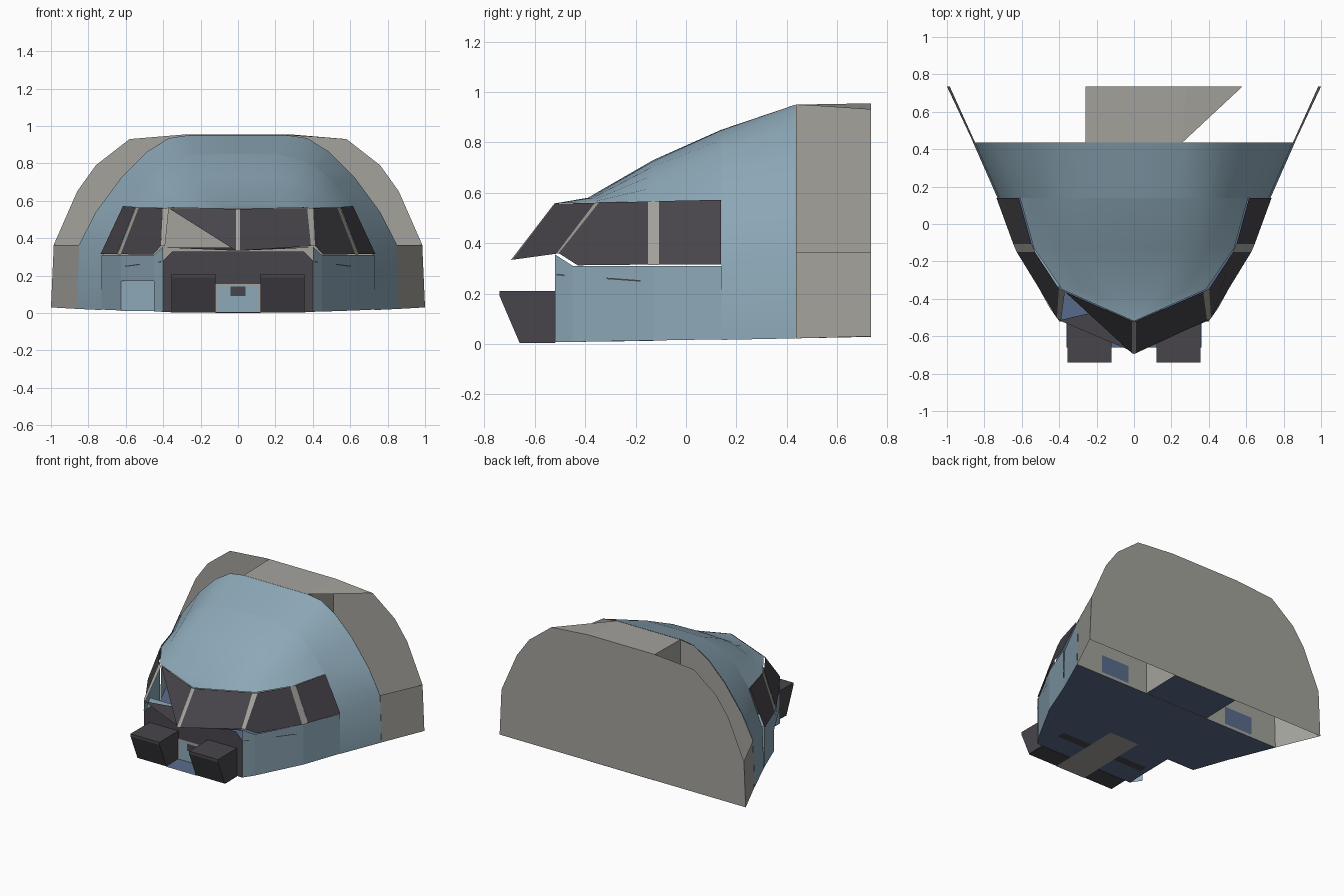
import bpy, bmesh
from mathutils import Vector

if "Cube" in bpy.data.objects:
    bpy.data.objects.remove(bpy.data.objects["Cube"])


def material(name, col):
    m = bpy.data.materials.new(name)
    m.diffuse_color = (*col, 1)
    m.use_nodes = True
    m.node_tree.nodes["Principled BSDF"].inputs["Base Color"].default_value = m.diffuse_color
    return m


BLUE = material("hull blue", (0.27, 0.40, 0.485))
GRAY = material("warm gray", (0.37, 0.365, 0.335))
DARK = material("dark glass", (0.065, 0.06, 0.07))
NAVY = material("navy underside", (0.10, 0.15, 0.26))
CENTER = Vector((0, 0.1, 0.3))


def build(name, polys, mat, smooth=0, mirror=False):
    """Make one object from polygons (lists of points), faced outward."""
    if mirror:
        polys = polys + [[(-x, y, z) for x, y, z in p] for p in polys]
    bm = bmesh.new()
    for p in polys:
        bm.faces.new([bm.verts.new(v) for v in p])
    bmesh.ops.remove_doubles(bm, verts=bm.verts, dist=0.0005)
    bm.normal_update()
    for f in bm.faces:
        if f.normal.dot(f.calc_center_median() - CENTER) < 0:
            f.normal_flip()
    me = bpy.data.meshes.new(name)
    bm.to_mesh(me)
    bm.free()
    me.materials.append(mat)
    ob = bpy.data.objects.new(name, me)
    bpy.context.collection.objects.link(ob)
    if smooth:
        bpy.ops.object.select_all(action='DESELECT')
        ob.select_set(True)
        bpy.context.view_layer.objects.active = ob
        bpy.ops.object.shade_smooth_by_angle(angle=smooth)
    return ob


def loft(a, b):
    """Quads between two equally long point rows."""
    return [[a[i], a[i + 1], b[i + 1], b[i]] for i in range(len(a) - 1)]


def at(y, pts):
    return [(x, y, z) for x, z in pts]


def floor_z(y):
    return 0.004 + 0.018 * (y + 0.66)


def rect_y(x0, x1, z0, z1, y):
    return [(x0, y, z0), (x1, y, z0), (x1, y, z1), (x0, y, z1)]


# Hull cross-sections, right half from bottom to crown
A = at(0.435, [(.86, .022), (.85, .365), (.76, .54), (.62, .73), (.49, .86), (.37, .935), (.27, .95), (0, .95)])
B = at(0.14, [(.73, .016), (.72, .31), (.61, .57), (.52, .69), (.44, .765), (.36, .81), (.22, .848), (0, .85)])
C = at(-0.13, [(.535, .565), (.46, .62), (.39, .67), (.31, .705), (.2, .725), (0, .73)])
D = [(.385, -.35, .562), (.33, -.355, .568), (.27, -.36, .575), (.2, -.37, .58), (.12, -.38, .58), (0, -.39, .58)]
apex = (0, -.52, .558)

# Main arched shell and cockpit roof
build("rear_shell", loft(A, B), BLUE, 0.6, True)
roof = loft(B[2:], C) + loft(C, D) + [[D[i], D[i + 1], apex] for i in range(5)]
build("cockpit_roof", roof, BLUE, 0.6, True)

# Lower hull sides in two bands; the left lower band has an open bay
plan = [(.73, .14), (.625, -.13), (.45, -.45), (.40, -.52)]
low = [(x, y, floor_z(y)) for x, y in plan]
mid = [(x, y, .17) for x, y in plan]
top = [(x, y, z) for (x, y), z in zip(plan, (.31, .31, .31, .355))]
build("hull_sides_upper", loft(mid, top), BLUE, 0, True)
band = loft(low, mid)
left = [[(-x, y, z) for x, y, z in q] for q in band]
build("hull_sides_lower", band + [left[0], left[2]], BLUE)
build("left_bay", [rect_y(-.625, -.40, .012, .17, -.13),
                   [(-.40, -.13, .012), (-.40, -.52, .007), (-.40, -.52, .17), (-.40, -.13, .17)],
                   [(-.40, -.13, .17), (-.625, -.13, .17), (-.45, -.45, .17), (-.40, -.52, .17)]], BLUE)
build("side_trim", [[(.408, -.515, .272), (.408, -.515, .278), (.602, -.18, .253), (.602, -.18, .247)]], DARK, 0, True)

# Window band: sloped glass between lower and upper rails
build("side_windows", [[(.735, .138, .315), (.615, .138, .572), (.548, -.108, .567), (.645, -.108, .315)]], DARK, 0, True)
build("quarter_windows", [[(.627, -.15, .315), (.53, -.15, .565), (.402, -.345, .562),
                           (.412, -.505, .36), (.455, -.43, .312)]], DARK, 0, True)
UR, LR = (.012, -.52, .557), (.012, -.69, .334)
UL, LL = (.37, -.362, .56), (.39, -.515, .358)
build("front_window_right", [[UL, UR, LR, LL]], DARK)
build("front_window_left", [[(-x, y, z) for x, y, z in (UL, UR, LR)]], DARK)
build("window_sill", [[(.40, -.515, .35), (0, -.685, .333), (-.40, -.515, .35), (0, -.42, .345)]], DARK)

# Gray pillars between the panes
build("window_pillars", [
    [(.645, -.108, .313), (.546, -.108, .567), (.528, -.15, .565), (.627, -.15, .313)],
    [(.412, -.505, .358), (.402, -.345, .562), (.37, -.362, .56), (.39, -.515, .358)],
    [(.012, -.52, .557), (.012, -.69, .334), (0, -.695, .333), (0, -.523, .557)]], GRAY, 0, True)

# Dark nose wall with central hatch
build("nose_wall", [at(-.52, [(-.40, .006), (.40, .006), (.40, .28), (.35, .33), (-.35, .33), (-.40, .28)])], DARK)
build("hatch_frame", [rect_y(-.12, .12, .006, .155, -.524)], GRAY)
build("hatch_panel", [rect_y(-.11, .11, .008, .146, -.528)], BLUE)
build("hatch_slot", [rect_y(-.04, .04, .09, .142, -.532)], DARK)

# Twin front boxes, an extruded side profile each
prof = [(-.52, .003), (-.66, .003), (-.74, .19), (-.74, .21), (-.52, .21)]
inner = [(.12, y, z) for y, z in prof]
outer = [(.355, y, z) for y, z in prof]
for side, s in (("right", 1), ("left", -1)):
    polys = loft(inner + inner[:1], outer + outer[:1]) + [inner, outer]
    ob = build(side + "_front_box", [[(s * x, y, z) for x, y, z in p] for p in polys], DARK)
    bm = bmesh.new()
    bm.from_mesh(ob.data)
    bmesh.ops.recalc_face_normals(bm, faces=bm.faces)
    bm.to_mesh(ob.data)
    bm.free()

# Rear wall, bulkhead and the tunnel that joins them
half = [(1, .03), (.985, .365), (.86, .65), (.76, .79), (.58, .93), (.28, .955)]
build("rear_wall", [at(.735, half + [(-x, z) for x, z in reversed(half)])], GRAY)
bulk = [(x, z) for x, _, z in A[:-1]]
build("bulkhead", [at(.437, bulk + [(-x, z) for x, z in reversed(bulk)])], GRAY)
build("bulkhead_windows", [rect_y(.42, .65, .04, .17, .442)], NAVY, 0, True)
build("tunnel_walls", [[(.26, .437, .022), (.26, .735, .028), (.26, .735, .955), (.26, .437, .95)]], GRAY, 0, True)
build("tunnel_roof", [[(-.26, .437, .95), (.26, .437, .95), (.28, .735, .955), (-.26, .735, .955)],
                      [(.26, .437, .95), (.58, .735, .93), (.28, .735, .955)]], GRAY)
build("rear_side_panels", [[(.86, .437, .022), (1, .735, .03), (.985, .735, .365), (.85, .437, .365)]], GRAY, 0, True)

# Navy underside with centre strip and cross bar
right = [(.26, .735), (.26, .437), (.86, .437)] + plan + [(.36, -.52), (.36, -.66)]
left = [(-.36, -.66), (-.36, -.52), (-.40, -.52), (-.40, -.13), (-.625, -.13), (-.73, .14),
        (-.86, .437), (-.26, .437), (-.26, .735)]
build("underside", [[(x, y, floor_z(y)) for x, y in right + left]], NAVY)


def belly(name, x, y0, y1, drop, mat):
    build(name, [[(a, y, floor_z(y) - drop) for a, y in ((-x, y0), (x, y0), (x, y1), (-x, y1))]], mat)


belly("belly_cross_bar", .36, -.36, -.30, .002, DARK)
belly("belly_strip", .12, -.66, -.10, .004, GRAY)
